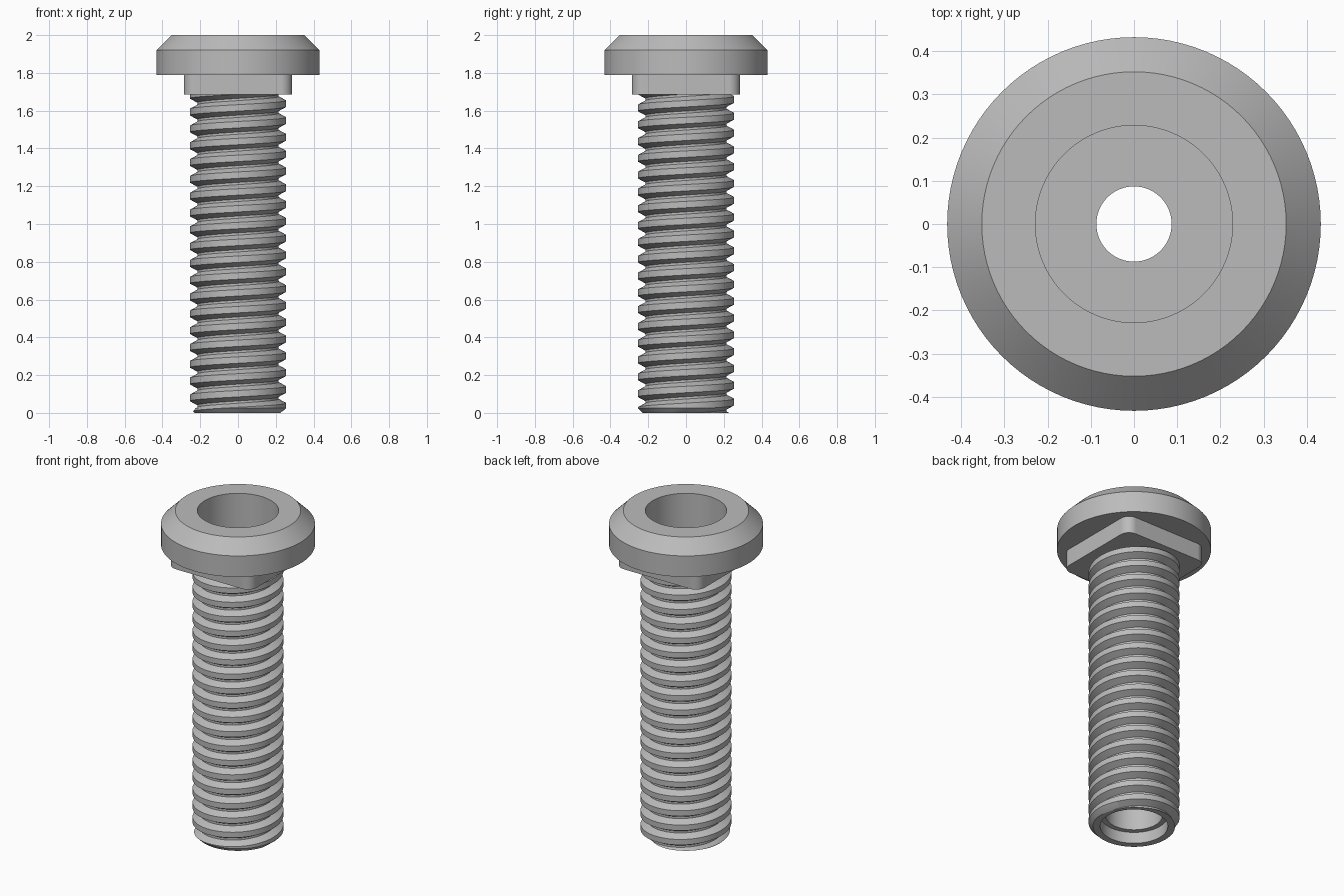
import bpy, bmesh
from math import pi, sin, cos, hypot, radians

if "Cube" in bpy.data.objects:
    bpy.data.objects.remove(bpy.data.objects["Cube"])

SIDES = 96
steel = bpy.data.materials.new("grey steel")
steel.use_nodes = True
steel.diffuse_color = (0.5, 0.5, 0.5, 1)
steel.node_tree.nodes["Principled BSDF"].inputs["Base Color"].default_value = (0.5, 0.5, 0.5, 1)


def finish(name, bm):
    mesh = bpy.data.meshes.new(name)
    bm.to_mesh(mesh)
    bm.free()
    mesh.materials.append(steel)
    ob = bpy.data.objects.new(name, mesh)
    bpy.context.collection.objects.link(ob)
    bpy.ops.object.select_all(action='DESELECT')
    ob.select_set(True)
    bpy.context.view_layer.objects.active = ob
    bpy.ops.object.shade_smooth_by_angle(angle=radians(30))


def circle(r, z):
    return [(r * cos(2 * pi * i / SIDES), r * sin(2 * pi * i / SIDES), z) for i in range(SIDES)]


def rounded_square(half, r, z):
    pts, n = [], SIDES // 4
    for i in range(SIDES):
        corner, step = divmod(i, n)
        mid = pi / 4 + corner * pi / 2
        a = mid + (step / (n - 1) - 0.5) * pi / 2
        d = (half - r) * 2 ** 0.5
        pts.append((d * cos(mid) + r * cos(a), d * sin(mid) + r * sin(a), z))
    return pts


def loft(name, loops):
    bm = bmesh.new()
    rings = [[bm.verts.new(p) for p in loop] for loop in loops]
    for a, b in zip(rings, rings[1:]):
        for i in range(SIDES):
            j = (i + 1) % SIDES
            bm.faces.new((a[i], a[j], b[j], b[i]))
    finish(name, bm)


# Bevelled round head, with its recess
HEAD, NECK = 1.79, 1.685
FLOOR = 1.74
loft("head", [circle(r, z) for r, z in (
    (0.25, HEAD), (0.432, HEAD), (0.432, 1.92), (0.352, 2.0),
    (0.228, 2.0), (0.228, FLOOR), (0.087, FLOOR))])

# Stepped bore through the shank
loft("bore", [circle(r, z) for r, z in (
    (0.087, FLOOR), (0.087, 1.62), (0.16, 1.62), (0.16, 0.07), (0.19, 0.07), (0.19, 0))])

# Square neck with rounded corners
loft("square_neck", [circle(0.2, NECK), rounded_square(0.286, 0.06, NECK),
                     rounded_square(0.286, 0.06, HEAD)])

# Threaded shank: right-hand helical sweep of a trapezoid tooth
PITCH, CREST, ROOT = 0.089, 0.255, 0.215
TOOTH = ((-0.0385, ROOT), (-0.017, CREST), (0.017, CREST), (0.0385, ROOT))
bm = bmesh.new()
columns = []
for j in range(SIDES + 1):
    a = 2 * pi * j / SIDES
    columns.append([bm.verts.new((r * cos(a), r * sin(a), 0.035 + PITCH * (turn + j / SIDES) + dz))
                    for turn in range(-3, 21) for dz, r in TOOTH])
for a, b in zip(columns, columns[1:]):
    for k in range(len(a) - 1):
        bm.faces.new((a[k], b[k], b[k + 1], a[k + 1]))
bmesh.ops.remove_doubles(bm, verts=bm.verts, dist=0.0001)


def cut(z, normal, clear):
    bmesh.ops.bisect_plane(bm, geom=bm.verts[:] + bm.edges[:] + bm.faces[:], plane_co=(0, 0, z),
                           plane_no=(0, 0, normal), clear_outer=clear)


cut(0, -1, True)
cut(NECK + 0.01, 1, True)

# Chamfered tip
cut(0.025, 1, False)
for v in bm.verts:
    r = hypot(v.co.x, v.co.y)
    limit = min(r, 0.23 + max(v.co.z, 0))
    v.co.x *= limit / r
    v.co.y *= limit / r

# End face running in to the bore
rim = [e for e in bm.edges if e.is_boundary and all(abs(v.co.z) < 0.0001 for v in e.verts)]
new = bmesh.ops.extrude_edge_only(bm, edges=rim)["geom"]
for v in new:
    if isinstance(v, bmesh.types.BMVert):
        s = 0.19 / hypot(v.co.x, v.co.y)
        v.co.x *= s
        v.co.y *= s
for f in bm.faces:
    f.normal_update()
    if all(abs(v.co.z) < 0.0001 for v in f.verts) and f.normal.z > 0:
        f.normal_flip()
finish("threaded_shank", bm)
